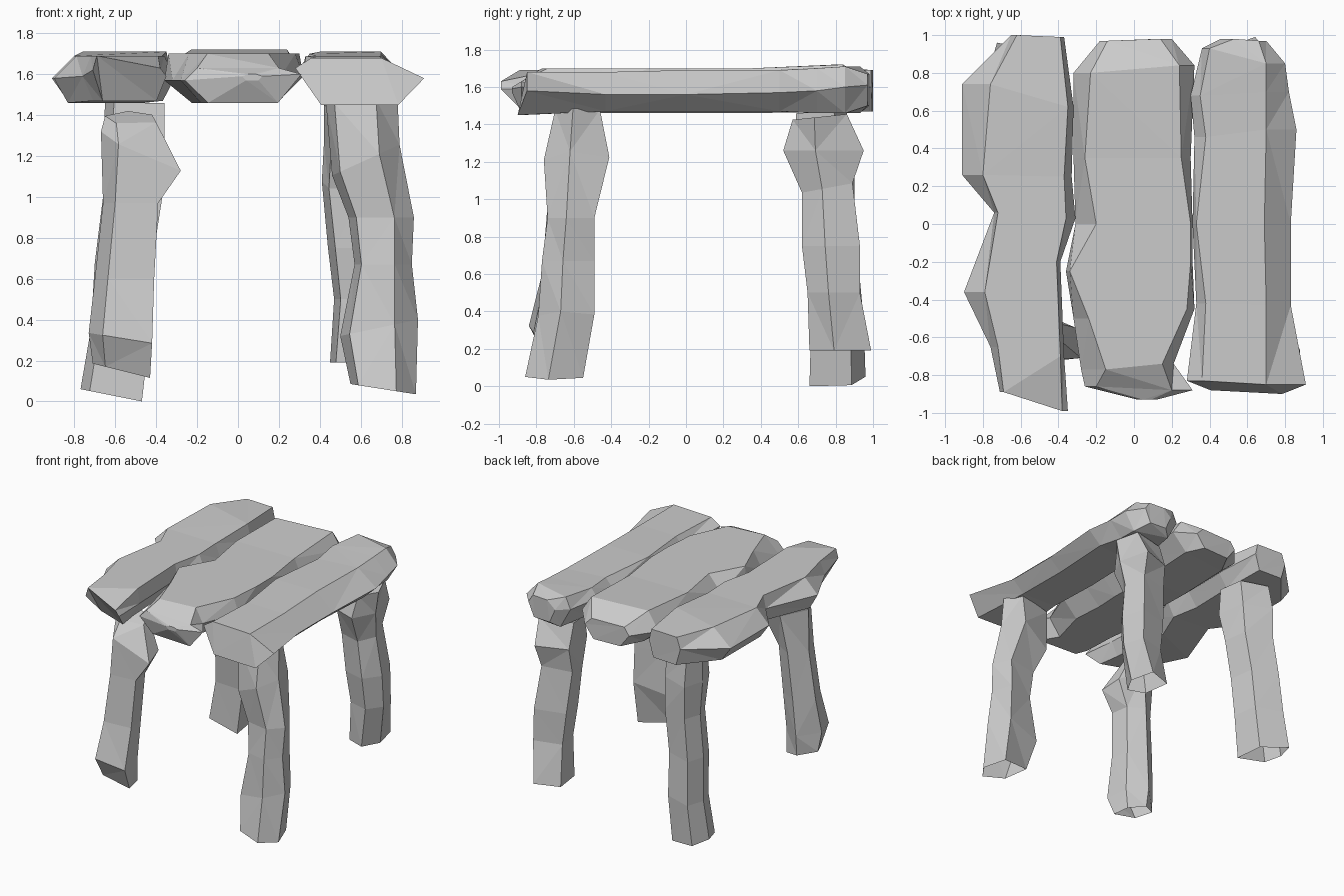
import bpy, bmesh


def loft(name, rings, start_cap=True):
    """Join equal-sized rings of points into a flat-faceted stone."""
    bm = bmesh.new()
    loops = [[bm.verts.new(p) for p in ring] for ring in rings]
    n = len(loops[0])
    for a, b in zip(loops, loops[1:]):
        for i in range(n):
            j = (i + 1) % n
            bm.faces.new((a[i], a[j], b[j], b[i]))
    if start_cap:
        bm.faces.new(loops[0])
    bm.faces.new(loops[-1])
    bmesh.ops.triangulate(bm, faces=bm.faces[:])
    bmesh.ops.recalc_face_normals(bm, faces=bm.faces[:])
    mesh = bpy.data.meshes.new(name)
    bm.to_mesh(mesh)
    bm.free()
    bpy.context.collection.objects.link(bpy.data.objects.new(name, mesh))


def slab(name, stations, inset=0.12, undercut=0.0, drop=0.0):
    """Hexagonal slab along y: y left/right, four x positions, top/left/right/bottom z.
    undercut pushes the front bottom edge back, drop lowers the front right corner."""
    rings = []
    for yl, yr, xl, tl, tr, xr, zt, zl, zr, zb in stations:
        d = inset * (xr - xl) / 0.6
        rings.append([(xl, yl, zl), (tl, yl, zt), (tr, yr, zt - drop), (xr, yr, zr),
                      (xr - d, yr + undercut, zb), (xl + d, yl + undercut, zb)])
        undercut = drop = 0.0
    loft(name, rings)


def leg(name, stations, section):
    """Upright stone, open underneath: z, x range, y range, ring tilt in x and y."""
    rings = []
    for z, x0, x1, y0, y1, sx, sy in stations:
        rings.append([(x0 + u * (x1 - x0), y0 + v * (y1 - y0),
                       z + sx * (u - 0.5) + sy * (v - 0.5)) for u, v in section])
    loft(name, rings, start_cap=False)


# Three long top slabs, front to back
slab("left_slab", [
    (-0.89, -0.99, -0.71, -0.69, -0.38, -0.35, 1.69, 1.62, 1.59, 1.47),
    (-0.65, -0.70, -0.76, -0.72, -0.39, -0.37, 1.69, 1.59, 1.58, 1.47),
    (-0.36, -0.20, -0.90, -0.79, -0.41, -0.39, 1.69, 1.58, 1.58, 1.46),
    (0.06, 0.03, -0.74, -0.72, -0.36, -0.31, 1.69, 1.59, 1.58, 1.47),
    (0.26, 0.25, -0.91, -0.80, -0.37, -0.33, 1.69, 1.58, 1.58, 1.47),
    (0.74, 0.62, -0.91, -0.76, -0.35, -0.32, 1.71, 1.58, 1.58, 1.47),
    (1.00, 0.99, -0.65, -0.62, -0.39, -0.37, 1.69, 1.60, 1.60, 1.47)],
    inset=0.08, undercut=0.12, drop=0.06)

slab("middle_slab", [
    (-0.93, -0.93, 0.02, 0.05, 0.09, 0.12, 1.60, 1.59, 1.59, 1.57),
    (-0.86, -0.88, -0.26, -0.20, 0.20, 0.31, 1.63, 1.57, 1.60, 1.46),
    (-0.77, -0.74, -0.28, -0.15, 0.15, 0.21, 1.70, 1.57, 1.59, 1.46),
    (-0.50, -0.45, -0.32, -0.24, 0.28, 0.32, 1.70, 1.57, 1.59, 1.46),
    (-0.25, -0.20, -0.36, -0.34, 0.30, 0.31, 1.70, 1.57, 1.59, 1.46),
    (0.00, 0.00, -0.31, -0.20, 0.30, 0.31, 1.70, 1.57, 1.59, 1.46),
    (0.35, 0.35, -0.32, -0.26, 0.25, 0.30, 1.70, 1.57, 1.59, 1.46),
    (0.80, 0.84, -0.32, -0.23, 0.24, 0.32, 1.72, 1.58, 1.60, 1.47),
    (0.97, 0.98, -0.18, -0.14, 0.14, 0.20, 1.63, 1.57, 1.57, 1.47)])

slab("right_slab", [
    (-0.83, -0.85, 0.28, 0.36, 0.70, 0.91, 1.68, 1.63, 1.58, 1.45),
    (-0.42, -0.43, 0.33, 0.38, 0.70, 0.83, 1.68, 1.61, 1.56, 1.47),
    (0.00, 0.00, 0.31, 0.33, 0.69, 0.83, 1.69, 1.61, 1.56, 1.47),
    (0.46, 0.50, 0.32, 0.38, 0.70, 0.86, 1.69, 1.62, 1.57, 1.47),
    (0.68, 0.70, 0.30, 0.35, 0.70, 0.82, 1.70, 1.63, 1.58, 1.46),
    (0.93, 0.85, 0.36, 0.40, 0.70, 0.80, 1.71, 1.62, 1.60, 1.46),
    (0.98, 0.97, 0.46, 0.53, 0.66, 0.70, 1.67, 1.61, 1.61, 1.50)],
    undercut=-0.05)

# Four rough standing stones
left_section = [(0.22, 0), (1, 0.08), (0.92, 0.7), (0.45, 1), (0, 0.6)]
corner_section = [(0.15, 0.05), (1, 0), (0.9, 0.75), (0.15, 1), (0, 0.5)]
right_section = [(0.12, 0.15), (0.7, 0), (1, 0.4), (0.8, 1), (0, 0.8)]

leg("front_left_leg", [
    (0.15, -0.71, -0.43, -0.76, -0.55, -0.07, 0),
    (0.31, -0.73, -0.42, -0.84, -0.53, -0.05, 0),
    (0.60, -0.70, -0.41, -0.77, -0.52, 0, 0),
    (0.97, -0.66, -0.39, -0.74, -0.50, 0, 0),
    (1.23, -0.67, -0.28, -0.73, -0.47, -0.17, 0.04),
    (1.39, -0.65, -0.40, -0.62, -0.48, 0, 0.06)], left_section)

leg("front_right_leg", [
    (0.06, 0.55, 0.87, -0.86, -0.55, -0.05, 0),
    (0.36, 0.50, 0.88, -0.79, -0.49, 0.08, 0),
    (0.67, 0.57, 0.85, -0.77, -0.49, 0, 0),
    (0.90, 0.54, 0.86, -0.74, -0.49, 0, 0),
    (1.18, 0.46, 0.79, -0.76, -0.41, 0.15, 0),
    (1.47, 0.43, 0.78, -0.70, -0.46, 0.03, 0)], right_section)

leg("back_left_leg", [
    (0.03, -0.77, -0.47, 0.66, 0.96, -0.06, 0),
    (0.35, -0.72, -0.43, 0.67, 0.95, 0, 0),
    (0.68, -0.70, -0.42, 0.64, 0.92, 0, 0),
    (1.00, -0.66, -0.37, 0.63, 0.90, 0, 0),
    (1.25, -0.66, -0.36, 0.57, 0.90, 0, 0),
    (1.46, -0.65, -0.36, 0.59, 0.86, 0, 0)], corner_section)

leg("back_right_leg", [
    (0.19, 0.45, 0.69, 0.66, 0.99, 0, 0),
    (0.50, 0.47, 0.74, 0.65, 0.93, 0, 0),
    (0.75, 0.44, 0.74, 0.62, 0.93, 0, 0),
    (1.06, 0.41, 0.70, 0.62, 0.89, 0, 0.05),
    (1.26, 0.42, 0.72, 0.52, 0.95, 0, 0),
    (1.44, 0.42, 0.75, 0.57, 0.86, 0, 0.03)], right_section)
